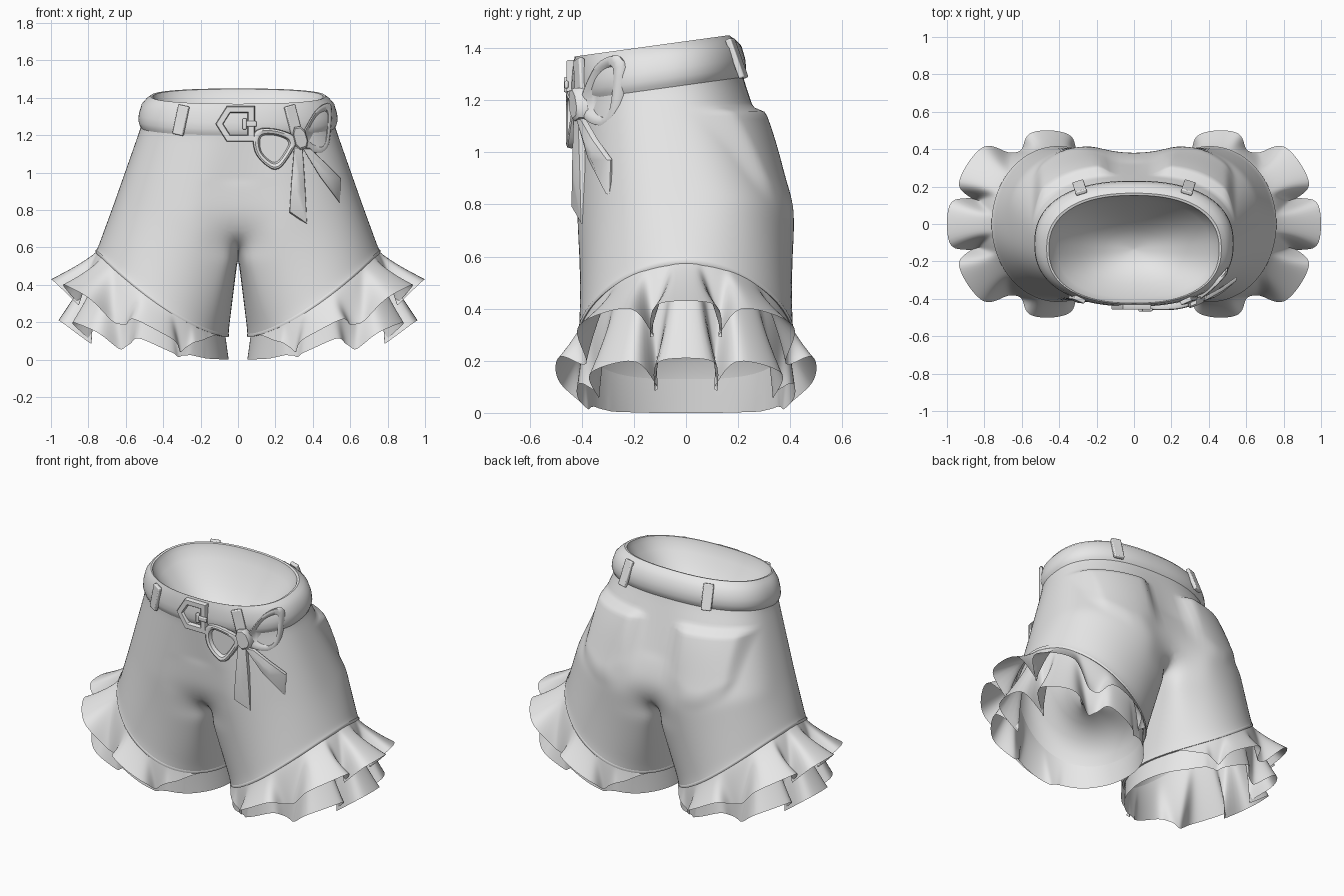
import bpy, bmesh
from math import sin, cos, pi, radians, exp, tanh
from mathutils import Vector

cube = bpy.data.objects.get("Cube")
if cube:
    bpy.data.objects.remove(cube, do_unlink=True)

GREY = (0.8, 0.8, 0.8, 1.0)
cloth = bpy.data.materials.new("plain grey cloth")
cloth.use_nodes = True
cloth.diffuse_color = GREY
cloth.node_tree.nodes["Principled BSDF"].inputs["Base Color"].default_value = GREY


def finish(obj, angle=40, mirror=False):
    obj.data.materials.clear()
    obj.data.materials.append(cloth)
    if mirror:
        obj.modifiers.new("Mirror", 'MIRROR')
    bpy.ops.object.select_all(action='DESELECT')
    obj.select_set(True)
    bpy.context.view_layer.objects.active = obj
    bpy.ops.object.shade_smooth_by_angle(angle=radians(angle))
    return obj


def make(name, bm, **kw):
    bmesh.ops.recalc_face_normals(bm, faces=bm.faces)
    mesh = bpy.data.meshes.new(name)
    bm.to_mesh(mesh)
    bm.free()
    obj = bpy.data.objects.new(name, mesh)
    bpy.context.collection.objects.link(obj)
    return finish(obj, **kw)


def loft(name, rings, cap=False, **kw):
    """Skin closed rings of points, optionally closing the last one."""
    bm = bmesh.new()
    rows = [[bm.verts.new(p) for p in ring] for ring in rings]
    n = len(rows[0])
    for r, s in zip(rows, rows[1:]):
        for i in range(n):
            bm.faces.new((r[i], r[(i + 1) % n], s[(i + 1) % n], s[i]))
    if cap:
        bm.faces.new(rows[-1])
    return make(name, bm, **kw)


def power(v, p):
    return (1 if v >= 0 else -1) * abs(v) ** p


def step(lo, hi, v):
    t = min(1, max(0, (v - lo) / (hi - lo)))
    return t * t * (3 - 2 * t)


def waist(a, rx=0.52, ry=0.325, cy=-0.105, dz=0.0):
    y = cy + ry * power(sin(a), 0.85)
    return Vector((rx * power(cos(a), 0.85), y, 1.245 + 0.138 * (y + 0.1) + dz))


def hip(a):
    x = 0.67 * max(0, cos(a)) ** 0.8
    dip = 1 - 0.14 * exp(-(x / 0.14) ** 2)
    return Vector((x, 0.44 * dip * power(sin(a), 0.8), 0.74 + 0.08 * max(0, cos(a))))


def hem(t, s=1.0, dz=0.0):
    x = 0.405 + 0.355 * cos(t)
    z = 0.13 + 0.45 * max(0, (x - 0.05) / 0.71) ** 1.5
    return Vector((0.405 + 0.355 * s * cos(t), 0.415 * s * sin(t), z + dz))


# Shorts body: one half with its leg, mirrored and smoothed
OUTER, INNER, TOP, LEG = 72, 24, 32, 22
bm = bmesh.new()
rows = []
for j in range(TOP + LEG + 1):
    row = []
    for i in range(OUTER + (INNER if j >= TOP else 1)):
        if i <= OUTER:
            a = -pi / 2 + pi * i / OUTER
            mid, t = hip(a), 1.5 * a
        else:
            k = (i - OUTER) / INNER
            y = 0.378 * cos(pi * k)
            mid, t = Vector((0, y, 0.54 + 0.2 * (y / 0.378) ** 2)), 0.75 * pi + pi / 2 * k
        if j <= TOP:
            p = waist(a).lerp(mid, j / TOP) if i <= OUTER else mid
        else:
            p = mid.lerp(hem(t), (j - TOP) / LEG)
        row.append(bm.verts.new(p))
    rows.append(row)
for j in range(TOP + LEG):
    r, s = rows[j], rows[j + 1]
    n = OUTER if j < TOP else OUTER + INNER
    for i in range(n):
        k = i + 1 if j < TOP else (i + 1) % n
        bm.faces.new((r[i], r[k], s[k], s[i]))
bmesh.ops.mirror(bm, geom=bm.verts[:] + bm.edges[:] + bm.faces[:], axis='X', merge_dist=0.0005)
bmesh.ops.remove_doubles(bm, verts=bm.verts, dist=0.0005)
soft = [v for v in bm.verts if not v.is_boundary]
crotch = [v for v in soft if abs(v.co.x) < 0.2 and 0.55 < v.co.z < 0.95 and abs(v.co.y) > 0.15]
for verts, rounds in ((soft, 12), (crotch, 45), (soft, 4)):
    for _ in range(rounds):
        bmesh.ops.smooth_vert(bm, verts=verts, factor=0.5, use_axis_x=True, use_axis_y=True, use_axis_z=True)
# Raised back pockets with pointed bottoms
for v in bm.verts:
    x, y, z = abs(v.co.x), v.co.y, v.co.z
    if y > 0:
        low = 0.71 + 0.5 * max(0, abs(x - 0.31) - 0.04)
        m = step(0.1, 0.18, x) * (1 - step(0.47, 0.55, x))
        m *= step(low, low + 0.13, z) * (1 - step(1.15, 1.18, z))
        v.co += Vector((0.015 if v.co.x > 0 else -0.015, 0.01 + 0.033 * step(0.75, 1.15, z), 0)) * m
make("shorts_body", bm)

# Rolled hem and leg lining
TURN = [2 * pi * i / 96 for i in range(96)]
profile = [(0.998, 0.01), (1.004, 0.005), (1.004, -0.004), (1.0, -0.01), (0.96, -0.008),
           (0.92, 0.06), (0.8, 0.14), (0.55, 0.2), (0.28, 0.23), (0.02, 0.24)]
loft("leg_hem_and_lining", [[hem(t, s, d) for t in TURN] for s, d in profile], cap=True, mirror=True)

# Waistband with a sloping lip and a hollow inside
band = [(0.514, 0.319, -0.105, -0.01), (0.526, 0.33, -0.105, 0.012), (0.533, 0.336, -0.105, 0.035),
        (0.53, 0.334, -0.107, 0.07), (0.515, 0.325, -0.112, 0.12), (0.49, 0.309, -0.122, 0.15),
        (0.467, 0.296, -0.131, 0.168), (0.455, 0.288, -0.135, 0.166)]
for s in (0.98, 0.9, 0.8, 0.65, 0.5, 0.35, 0.2, 0.02):
    band.append((0.455 * s, 0.288 * s, -0.135, 0.15 - 0.32 * (1 - s * s)))
loft("waistband", [[waist(t, *b) for t in TURN] for b in band], cap=True)


# Two tiers of leg ruffles with uneven boxy folds
def ruffle(name, mean_out, amp_out, mean_down, amp_down, inset):
    rings = []
    for j in range(11):
        v = j / 10
        ring = []
        for i in range(360):
            t = 2 * pi * i / 360 - pi
            c = (1 + cos(t)) / 2
            phase = 9 * t + 1.38 * sin(2.65 * t)
            w = tanh(2.2 * cos(phase)) / tanh(2.2)
            grow = v ** 1.3
            out = mean_out(c) * v + amp_out(c) * w * grow
            down = mean_down(c) * v - amp_down(c) * w * grow
            t2 = t + 0.11 * sin(phase) * grow * step(0.1, 0.6, c)
            p = hem(t2, 1 - inset * (1 - v))
            p += Vector((cos(t2) * out, sin(t2) * out, -down))
            p.z = max(0, p.z)
            ring.append(p)
        rings.append(ring)
    loft(name, rings, angle=60, mirror=True)


ruffle("upper_ruffle", lambda c: 0.175 * c ** 2.1, lambda c: 0.065 * c ** 0.8 * step(0.1, 0.5, c),
       lambda c: 0.215 * c ** 0.25 * step(0.02, 0.4, c), lambda c: 0.065 * c * step(0.1, 0.5, c), 0.02)
ruffle("lower_ruffle", lambda c: 0.12 * c ** 3 - 0.12 * c * (1 - c), lambda c: 0.08 * c ** 2.5,
       lambda c: 0.13 + 0.3 * c ** 1.45, lambda c: 0.06 * c * c, 0.05)


# Belt loops and small straps
def strap(name, loc, size, rot):
    bpy.ops.mesh.primitive_cube_add(size=1, location=loc, rotation=rot)
    obj = bpy.context.object
    obj.name = name
    obj.scale = size
    bpy.ops.object.transform_apply(location=False, rotation=False, scale=True)
    mod = obj.modifiers.new("Bevel", 'BEVEL')
    mod.width = 0.006
    mod.segments = 2
    finish(obj)


LOOP = (0.062, 0.024, 0.16)
strap("front_right_belt_loop", (-0.305, -0.402, 1.28), LOOP, (-0.06, 0.2, -0.42))
strap("front_left_belt_loop", (0.295, -0.408, 1.28), LOOP, (-0.06, -0.25, 0.42))
for side, label in ((1, "left"), (-1, "right")):
    strap(f"back_{label}_belt_loop", (0.29 * side, 0.195, 1.36), LOOP, (0.36, 0, -0.3 * side))


# Trim pieces drawn as outlines and wrapped onto the front
def trim(name, pts, rings, bend=1.4, rounds=0):
    pts = [Vector(p) for p in pts]
    for _ in range(rounds):
        pts = [q for a, b in zip(pts, pts[1:] + pts[:1]) for q in (a.lerp(b, 0.25), a.lerp(b, 0.75))]
    mid = sum(pts, Vector((0, 0))) / len(pts)
    shape = []
    for scale, depth in rings:
        ring = []
        for p in pts:
            x, z = mid.lerp(p, scale)
            ring.append(Vector((x, -0.44 + bend * max(0, x - 0.18) ** 2 - depth, z)))
        shape.append(ring)
    loft(name, shape, cap=rings[-1][0] < 0.9 and rings[-1][1] > -0.01)


trim("belt_buckle", [(-0.12, 1.26), (-0.06, 1.355), (0.09, 1.355), (0.09, 1.165), (-0.06, 1.165)],
     [(1, -0.01), (1, 0.013), (0.96, 0.018), (0.66, 0.018), (0.62, 0.013), (0.62, -0.01)])
strap("buckle_prong", (0.062, -0.459, 1.26), (0.075, 0.016, 0.03), (0, 0, 0))
strap("buckle_keeper", (0.035, -0.459, 1.26), (0.022, 0.02, 0.06), (0, 0, 0))

BOW = [(0.94, -0.015), (1, 0), (0.97, 0.016), (0.88, 0.02), (0.74, 0.014), (0.66, -0.008)]
trim("bow_right_loop", [(0.33, 1.19), (0.2, 1.24), (0.08, 1.235), (0.08, 1.12), (0.13, 1.05),
                        (0.21, 1.0), (0.28, 1.09)], BOW, rounds=2)
trim("bow_left_loop", [(0.32, 1.16), (0.38, 1.28), (0.43, 1.355), (0.505, 1.385), (0.5, 1.24),
                       (0.48, 1.1), (0.4, 1.1)], BOW, bend=1.9, rounds=2)
TAIL = [(0.95, -0.01), (1, 0), (0.96, 0.012), (0.25, 0.022)]
trim("bow_right_tail", [(0.3, 1.14), (0.345, 1.14), (0.358, 0.95), (0.37, 0.72), (0.275, 0.785),
                        (0.285, 0.95)], TAIL)
trim("bow_left_tail", [(0.345, 1.13), (0.385, 1.13), (0.47, 1.05), (0.55, 0.97), (0.545, 0.835),
                       (0.44, 0.975)], TAIL, bend=1.1)
trim("bow_knot", [(0.285, 1.24), (0.35, 1.25), (0.385, 1.14), (0.315, 1.115)],
     [(1, -0.01), (1, 0.02), (0.85, 0.03)], rounds=1)
